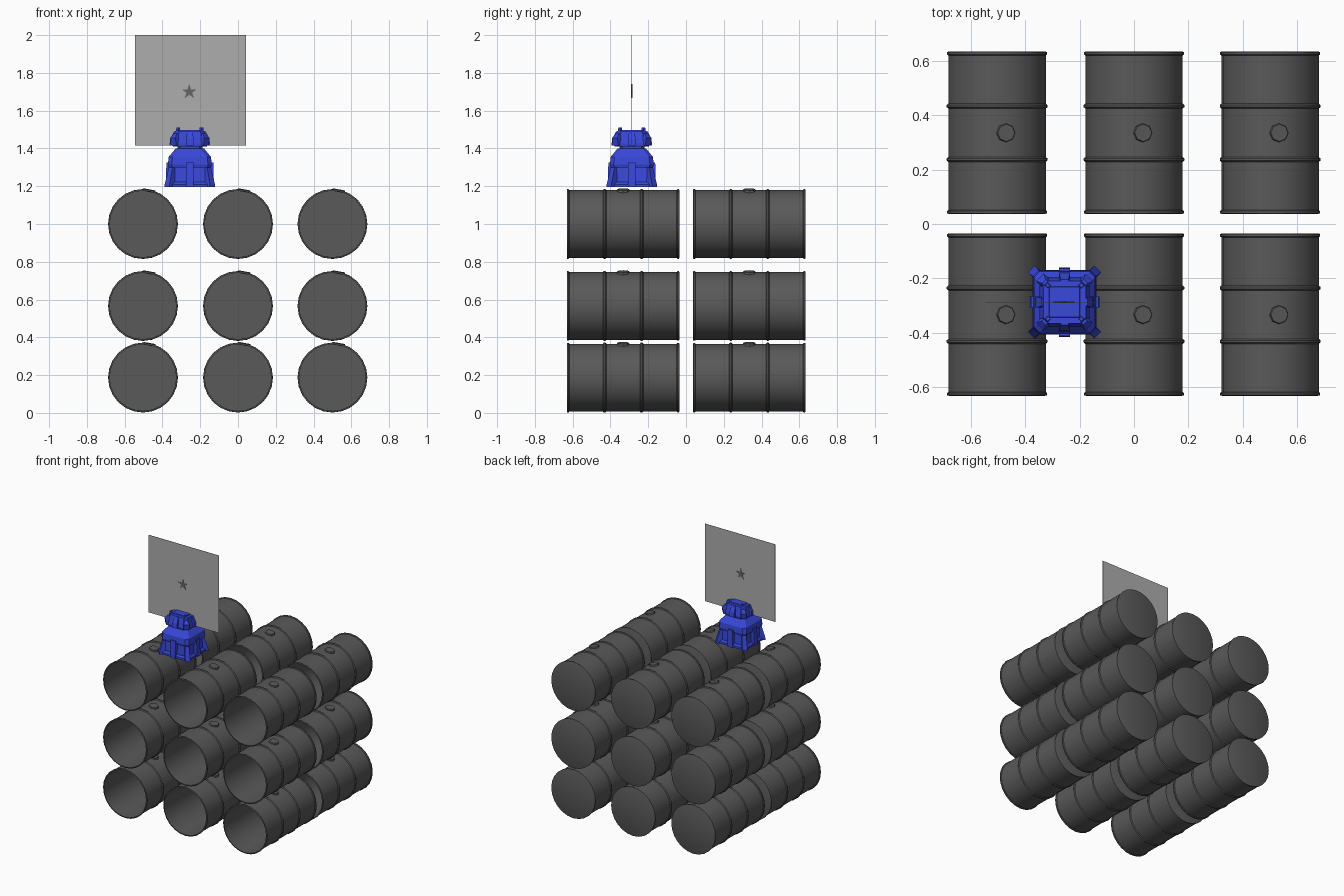
import bpy, bmesh
from math import sin, cos, pi, radians
from mathutils import Matrix, Vector

cube = bpy.data.objects.get("Cube")
if cube:
    bpy.data.objects.remove(cube, do_unlink=True)


def material(name, rgb):
    m = bpy.data.materials.new(name)
    m.use_nodes = True
    m.diffuse_color = (*rgb, 1)
    m.node_tree.nodes["Principled BSDF"].inputs["Base Color"].default_value = (*rgb, 1)
    return m


STEEL = material("dark steel", (0.1, 0.1, 0.1))
BLUE = material("blue paint", (0.04, 0.065, 0.7))
GREY = material("pale grey", (0.42, 0.42, 0.42))
SOOT = material("soot grey", (0.13, 0.13, 0.13))


def finish(name, bm, mat, smooth=False):
    bmesh.ops.remove_doubles(bm, verts=bm.verts, dist=1e-5)
    bmesh.ops.recalc_face_normals(bm, faces=bm.faces)
    me = bpy.data.meshes.new(name)
    bm.to_mesh(me)
    bm.free()
    me.materials.append(mat)
    ob = bpy.data.objects.new(name, me)
    bpy.context.collection.objects.link(ob)
    if smooth:
        bpy.ops.object.select_all(action='DESELECT')
        ob.select_set(True)
        bpy.context.view_layer.objects.active = ob
        bpy.ops.object.shade_smooth_by_angle(angle=radians(35))
    return ob


def loft(bm, rings):
    """Join rings of points with side faces and close both ends."""
    loops = [[bm.verts.new(p) for p in r] for r in rings]
    n = len(loops[0])
    for a, b in zip(loops, loops[1:]):
        for i in range(n):
            j = (i + 1) % n
            bm.faces.new((a[i], a[j], b[j], b[i]))
    bm.faces.new(loops[0])
    bm.faces.new(loops[-1])


# Drum: turned shell with rolled rims and two hoops, open at the front
SIDES, R, HALF = 24, 0.179, 0.298


def hoop(y):
    return [(R, y + 0.009), (R + 0.006, y + 0.004), (R + 0.006, y - 0.004), (R, y - 0.009)]


def build_drum():
    profile = [(R, HALF), (R + 0.005, HALF - 0.002), (R + 0.005, HALF - 0.01), (R, HALF - 0.014)]
    profile += hoop(0.098) + hoop(-0.098)
    profile += [(R, 0.014 - HALF), (R + 0.005, 0.01 - HALF), (R + 0.005, 0.002 - HALF),
                (R - 0.003, -HALF), (R - 0.003, HALF - 0.006)]
    bm = bmesh.new()
    loft(bm, [[(r * sin(2 * pi * i / SIDES), y, r * cos(2 * pi * i / SIDES))
               for i in range(SIDES)] for r, y in profile])
    return finish("drum", bm, STEEL, True)


def build_bung():
    bm = bmesh.new()
    tilt = Matrix.Rotation(radians(10.5), 4, 'Y')
    bmesh.ops.create_cone(bm, cap_ends=True, segments=8, radius1=0.036, radius2=0.032,
                          depth=0.014, matrix=tilt @ Matrix.Translation((0, 0, R + 0.0005)))
    return finish("bung", bm, STEEL)


drum, bung = build_drum(), build_bung()
spots = [(x, y, z) for x in (-0.503, 0, 0.5) for y in (-0.333, 0.335)
         for z in (0.187, 0.566, 1.0)]
for k, spot in enumerate(spots):
    for part in (drum, bung):
        ob = part
        if k:
            ob = part.copy()
            bpy.context.collection.objects.link(ob)
        ob.location = spot

# Blue turret
CENTRE = Vector((-0.255, -0.287, 0))


def octagon(half, cut, z):
    c = half - cut
    pts = [(half, -c), (half, c), (c, half), (-c, half),
           (-half, c), (-half, -c), (-c, -half), (c, -half)]
    return [(x, y, z) for x, y in pts]


def tower(name, sections):
    bm = bmesh.new()
    loft(bm, [octagon(*s) for s in sections])
    finish(name, bm, BLUE).location = CENTRE


def rect(x0, x1, y0, y1, z):
    return [(x0, y0, z), (x1, y0, z), (x1, y1, z), (x0, y1, z)]


def around(name, rings, start=0):
    """Four copies of a lofted part, a quarter turn apart."""
    bm = bmesh.new()
    for q in range(4):
        turn = Matrix.Rotation(start + q * pi / 2, 3, 'Z')
        loft(bm, [[turn @ Vector(p) for p in r] for r in rings])
    finish(name, bm, BLUE).location = CENTRE


tower("turret_base", [(0.105, 0.012, 1.195), (0.1, 0.012, 1.3)])
tower("turret_collar", [(0.112, 0.02, 1.3), (0.116, 0.02, 1.315),
                        (0.112, 0.02, 1.355), (0.075, 0.02, 1.4)])
tower("turret_neck", [(0.066, 0.015, 1.39), (0.066, 0.015, 1.42)])
tower("turret_head", [(0.09, 0.025, 1.41), (0.092, 0.025, 1.425), (0.078, 0.022, 1.492)])
tower("head_hatch", [(0.06, 0.004, 1.485), (0.055, 0.004, 1.498)])
tower("base_skirt", [(0.118, 0.015, 1.195), (0.118, 0.015, 1.21), (0.106, 0.015, 1.222)])

# Pillars, corner feet, head tabs and prongs
around("side_pillars", [rect(0.09, 0.128, -0.02, 0.02, 1.195),
                        rect(0.09, 0.124, -0.02, 0.02, 1.325)])
around("corner_feet", [rect(0.1, 0.172, -0.018, 0.018, 1.195),
                       rect(0.1, 0.17, -0.018, 0.018, 1.21),
                       rect(0.1, 0.142, -0.014, 0.014, 1.305)], pi / 4)
around("head_tabs", [rect(0.07, 0.108, -0.02, 0.02, 1.415),
                     rect(0.07, 0.104, -0.02, 0.02, 1.45),
                     rect(0.07, 0.084, -0.014, 0.014, 1.49)])
around("head_ears", [rect(0.08, 0.122, -0.02, 0.02, 1.415),
                     rect(0.08, 0.128, -0.02, 0.02, 1.455),
                     rect(0.08, 0.108, -0.01, 0.01, 1.48)], pi / 4)
around("head_prongs", [rect(0.078, 0.1, -0.01, 0.01, 1.46),
                       rect(0.08, 0.094, -0.006, 0.006, 1.512)], pi / 4)

# Upright panel with a small star mark on both faces
bm = bmesh.new()
loft(bm, [rect(-0.545, 0.042, -0.288, -0.286, z) for z in (1.415, 2.0)])
finish("panel", bm, GREY)

bm = bmesh.new()
star = [(0.042 if i % 2 == 0 else 0.016, i * pi / 5) for i in range(10)]
loft(bm, [[(r * sin(a), y, r * cos(a)) for r, a in star] for y in (-0.003, 0.003)])
finish("star_mark", bm, SOOT).location = (-0.258, -0.287, 1.7)
